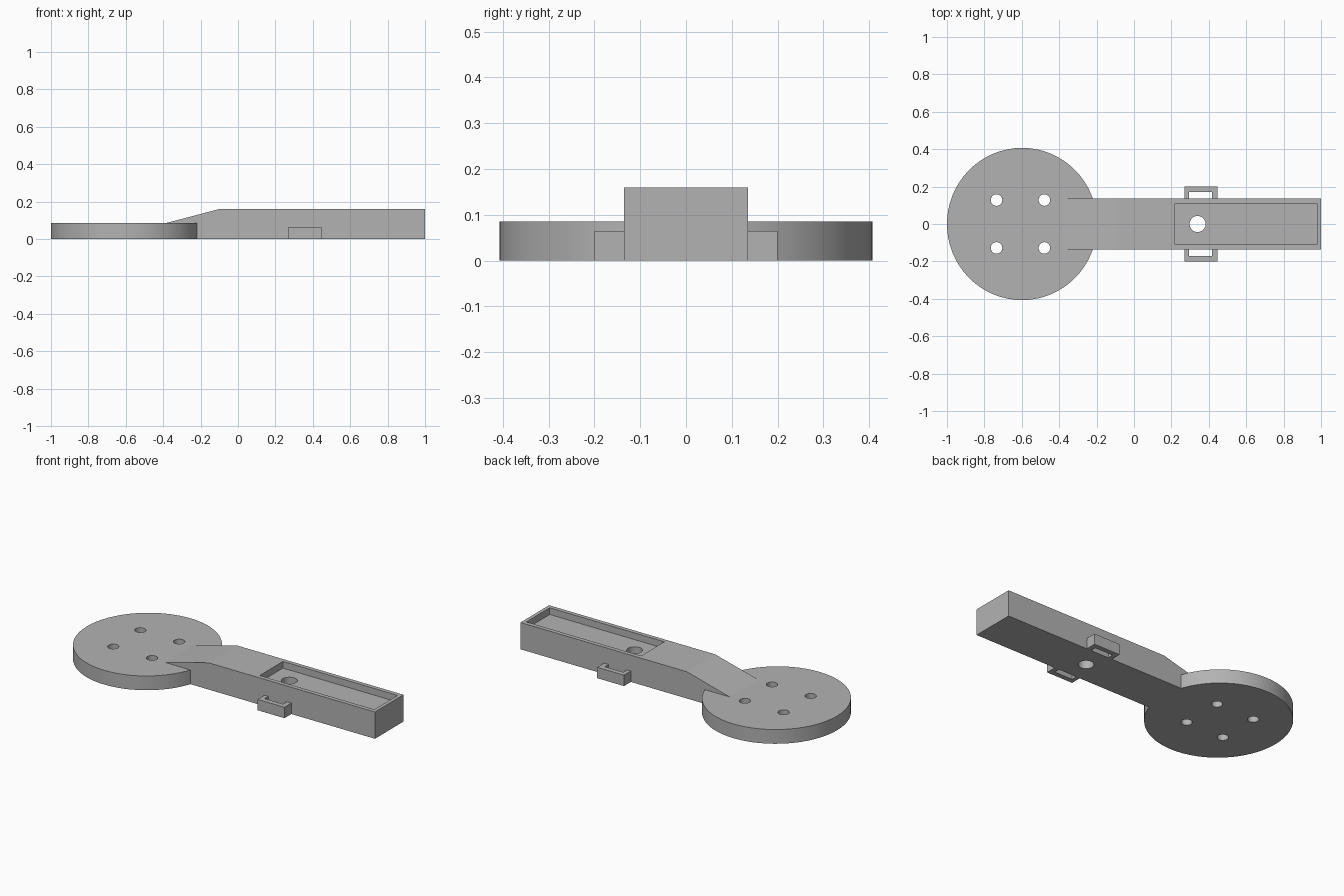
import bpy
import bmesh
from mathutils import Matrix

old = bpy.data.objects.get("Cube")
if old:
    bpy.data.objects.remove(old, do_unlink=True)

GREY = (0.45, 0.45, 0.45, 1)
mat = bpy.data.materials.new("plain grey")
mat.use_nodes = True
mat.diffuse_color = GREY
mat.node_tree.nodes["Principled BSDF"].inputs["Base Color"].default_value = GREY


def finish(name, bm):
    bmesh.ops.recalc_face_normals(bm, faces=bm.faces)
    mesh = bpy.data.meshes.new(name)
    bm.to_mesh(mesh)
    bm.free()
    mesh.materials.append(mat)
    obj = bpy.data.objects.new(name, mesh)
    bpy.context.collection.objects.link(obj)
    return obj


def box(name, x, y, z):
    bm = bmesh.new()
    bmesh.ops.create_cube(bm, size=1)
    for v in bm.verts:
        for axis, (low, high) in enumerate((x, y, z)):
            v.co[axis] = high if v.co[axis] > 0 else low
    return finish(name, bm)


def cylinder(name, x, y, z, rx, ry, sides):
    bm = bmesh.new()
    place = Matrix.Translation((x, y, sum(z) / 2)) @ Matrix.Diagonal((rx, ry, z[1] - z[0], 1))
    bmesh.ops.create_cone(bm, cap_ends=True, segments=sides, radius1=1, radius2=1,
                          depth=1, matrix=place)
    return finish(name, bm)


def combine(body, other, operation):
    mod = body.modifiers.new(operation.lower(), "BOOLEAN")
    mod.operation = operation
    mod.solver = "EXACT"
    mod.object = other
    bpy.context.view_layer.objects.active = body
    bpy.ops.object.modifier_apply(modifier=mod.name)
    bpy.data.objects.remove(other, do_unlink=True)


# Arm: side profile with a ramp that sinks into the disc
HALF = 0.135
profile = [(-0.48, 0), (1, 0), (1, 0.16), (-0.1, 0.16), (-0.48, 0.06)]
bm = bmesh.new()
face = bm.faces.new([bm.verts.new((x, -HALF, z)) for x, z in profile])
side = bmesh.ops.extrude_face_region(bm, geom=[face])
bmesh.ops.translate(bm, vec=(0, 2 * HALF, 0),
                    verts=[g for g in side["geom"] if isinstance(g, bmesh.types.BMVert)])
holder = finish("disc_and_arm", bm)

# Round mounting disc
combine(holder, cylinder("disc", -0.5985, 0, (0, 0.085), 0.4015, 0.407, 64), "UNION")

# Strap loops on both sides of the arm
for s in (-1, 1):
    combine(holder, box("strap_loop", (0.27, 0.447), sorted((s * 0.12, s * 0.2)), (0, 0.065)), "UNION")
    combine(holder, box("strap_slot", (0.295, 0.417), sorted((s * HALF, s * 0.17)), (-0.1, 0.1)), "DIFFERENCE")

# Shallow tray in the arm, with a through hole
combine(holder, box("tray", (0.22, 0.978), (-0.11, 0.11), (0.12, 0.3)), "DIFFERENCE")
combine(holder, cylinder("cable_hole", 0.34, 0, (-0.1, 0.3), 0.043, 0.043, 32), "DIFFERENCE")

# Four screw holes in the disc
for sx in (-1, 1):
    for sy in (-1, 1):
        combine(holder, cylinder("screw_hole", -0.607 + sx * 0.128, sy * 0.128, (-0.1, 0.3),
                                 0.031, 0.031, 24), "DIFFERENCE")

# Smooth round walls, sharp edges
bpy.ops.object.select_all(action="DESELECT")
holder.select_set(True)
bpy.context.view_layer.objects.active = holder
bpy.ops.object.shade_smooth_by_angle(angle=0.2)
